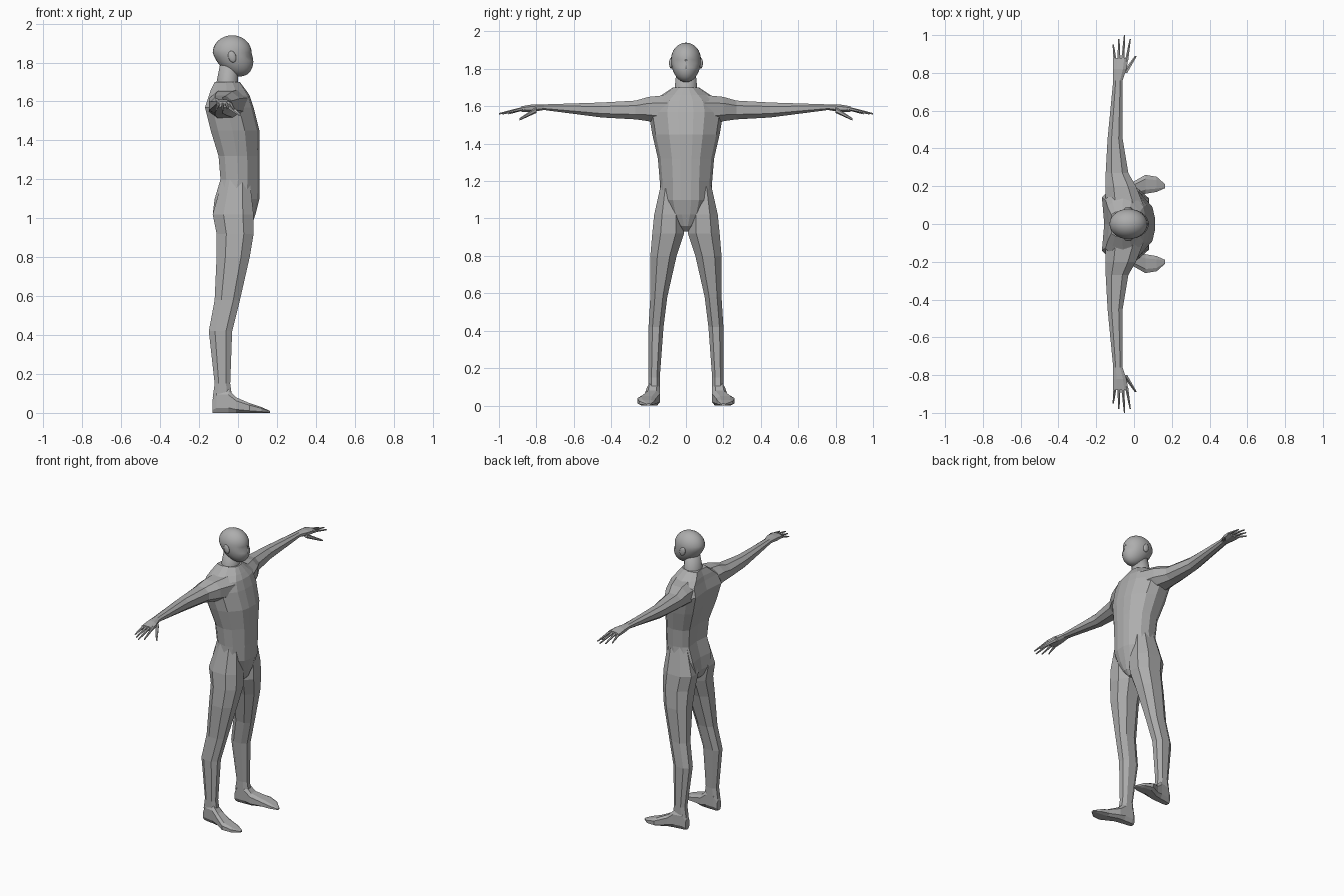
import bpy, bmesh, math
from mathutils import Matrix, Vector

cube = bpy.data.objects.get("Cube")
if cube:
    bpy.data.objects.remove(cube)

shade = .42
grey = bpy.data.materials.new("plain_grey")
grey.use_nodes = True
grey.diffuse_color = (shade, shade, shade, 1)
grey.node_tree.nodes["Principled BSDF"].inputs["Base Color"].default_value = (shade, shade, shade, 1)


def squash(value, power):
    """Boxier curve for a lower power."""
    return math.copysign(abs(value) ** power, value)


def oval(sides, power=1):
    """Rounded cross-section that fills the square from minus one to one."""
    turns = [math.tau * (i + .5) / sides for i in range(sides)]
    points = [Vector((squash(math.cos(t), power), squash(math.sin(t), power))) for t in turns]
    reach = max(max(p) for p in points)
    return [p / reach for p in points]


def finish(name, bm, mirror=False, smooth=False):
    """Turn a bmesh into a grey object, with a twin across the middle if asked."""
    bmesh.ops.recalc_face_normals(bm, faces=bm.faces)
    mesh = bpy.data.meshes.new(name)
    bm.to_mesh(mesh)
    bm.free()
    mesh.materials.append(grey)
    for face in mesh.polygons:
        face.use_smooth = smooth
    obj = bpy.data.objects.new(name, mesh)
    bpy.context.collection.objects.link(obj)
    if mirror:
        modifier = obj.modifiers.new("both_sides", 'MIRROR')
        modifier.use_axis = (False, True, False)


def loft(name, axis, sections, profile, mirror=False, smooth=False):
    """Skin sections (position, low a, high a, low b, high b) along an axis."""
    place = {'x': lambda s, a, b: (s, a, b),
             'y': lambda s, a, b: (a, s, b),
             'z': lambda s, a, b: (a, b, s)}[axis]
    bm = bmesh.new()
    rings = []
    for position, low_a, high_a, low_b, high_b in sections:
        middle_a, middle_b = (low_a + high_a) / 2, (low_b + high_b) / 2
        size_a, size_b = (high_a - low_a) / 2, (high_b - low_b) / 2
        rings.append([bm.verts.new(place(position, middle_a + a * size_a, middle_b + b * size_b))
                      for a, b in profile])
    for lower, upper in zip(rings, rings[1:]):
        for i in range(len(profile)):
            bm.faces.new((lower[i - 1], lower[i], upper[i], upper[i - 1]))
    for end in (rings[0], rings[-1]):
        bm.faces.new(end)
    finish(name, bm, mirror, smooth)


def centred(rows):
    """Sections given as (height, back, front, half width)."""
    return [(z, back, front, -width, width) for z, back, front, width in rows]


def ball(name, centre, size, mirror=False, tilt=0, shape=None):
    """Smooth ellipsoid, optionally reshaped by a rule on the unit sphere."""
    bm = bmesh.new()
    bmesh.ops.create_uvsphere(bm, u_segments=28, v_segments=18, radius=1)
    if shape:
        for vert in bm.verts:
            shape(vert.co)
    place = Matrix.Translation(centre) @ Matrix.Rotation(tilt, 4, 'Y')
    bm.transform(place @ Matrix.Diagonal((*size, 1)))
    finish(name, bm, mirror, smooth=True)


def finger(name, base, tip, radius):
    """Tapered tube from knuckle to tip, on both hands."""
    rows = []
    for t in (0, .8, 1):
        x, y, z = Vector(base).lerp(Vector(tip), t)
        r = radius * (1 - .6 * t)
        rows.append((y, x - r, x + r, z - r, z + r))
    loft(name, 'y', rows, oval(6), mirror=True)


# Torso: shallow spine groove behind, rounded chest in front
flank = [(-1, .7), (-.7, .9), (-.1, 1), (.4, .9), (.9, .5), (1, .2)]
chest = [(-.9, 0)] + flank + [(depth, -side) for depth, side in reversed(flank)]
loft("torso", 'z', centred([
    (.93, -.06, .04, .02),
    (.96, -.1, .07, .05),
    (1.02, -.13, .09, .11),
    (1.1, -.12, .11, .14),
    (1.2, -.09, .11, .14),
    (1.32, -.1, .11, .15),
    (1.45, -.14, .11, .18),
    (1.57, -.17, .08, .2),
    (1.63, -.15, .06, .18),
    (1.66, -.14, .04, .13),
    (1.7, -.12, .01, .07)]), chest)

# Neck
loft("neck", 'z', centred([
    (1.65, -.12, .02, .08),
    (1.7, -.11, 0, .06),
    (1.8, -.09, 0, .05)]), oval(16), smooth=True)


# Head: long, forward-leaning jaw and hollow eye sockets
def face_shape(co):
    if co.z < 0:
        co.x -= .4 * co.z
        co.z *= 1.35
    if -.3 < co.z < 0 and co.x > .4 and .15 < abs(co.y) < .75:
        co.x -= .08


ball("head", (-.03, 0, 1.85), (.1, .08, .09), shape=face_shape)

# Face details
loft("nose", 'z', centred([
    (1.79, .04, .06, .01),
    (1.8, .04, .08, .01),
    (1.85, .04, .07, .01)]), oval(8), smooth=True)
for label, height in (("upper", 1.78), ("lower", 1.77)):
    ball(label + "_lip", (.05, 0, height), (.02, .02, .005))
ball("ears", (-.03, .08, 1.83), (.02, .01, .03), mirror=True, tilt=-.3)

# Arms with flat palms
limb = oval(8, .85)
loft("arms", 'y', [
    (.1, -.15, .05, 1.5, 1.66),
    (.2, -.15, .01, 1.52, 1.65),
    (.27, -.15, -.03, 1.53, 1.63),
    (.45, -.14, -.06, 1.54, 1.62),
    (.76, -.11, -.06, 1.58, 1.61),
    (.82, -.11, -.04, 1.57, 1.61),
    (.88, -.11, -.03, 1.57, 1.6)], limb, mirror=True)

# Fingers fan out from the palm
reaches = {"little": .95, "ring": .98, "middle": 1, "index": .98}
for i, (label, reach) in enumerate(reaches.items()):
    finger(label + "_fingers", (.02 * i - .1, .86, 1.59), (.03 * i - .11, reach, 1.56), .01)
finger("thumbs", (-.05, .8, 1.58), (.01, .89, 1.53), .016)

# Legs: ankle, calf, knee, thigh and hip
loft("legs", 'z', [
    (.08, -.13, -.03, .14, .2),
    (.15, -.12, -.04, .14, .2),
    (.42, -.15, -.03, .12, .2),
    (.58, -.12, .01, .1, .19),
    (.8, -.11, .06, .05, .19),
    (.92, -.11, .08, .01, .18),
    (1.02, -.13, .08, .01, .17),
    (1.2, -.08, .06, .04, .13)], limb, mirror=True)

# Feet: heel, ankle, instep and toes
loft("feet", 'x', [
    (-.13, .15, .19, 0, .07),
    (-.11, .14, .2, 0, .12),
    (-.05, .14, .21, 0, .12),
    (-.01, .14, .22, 0, .08),
    (.06, .16, .26, 0, .05),
    (.12, .17, .25, 0, .03),
    (.165, .19, .21, 0, .01)], oval(8, .65), mirror=True)
